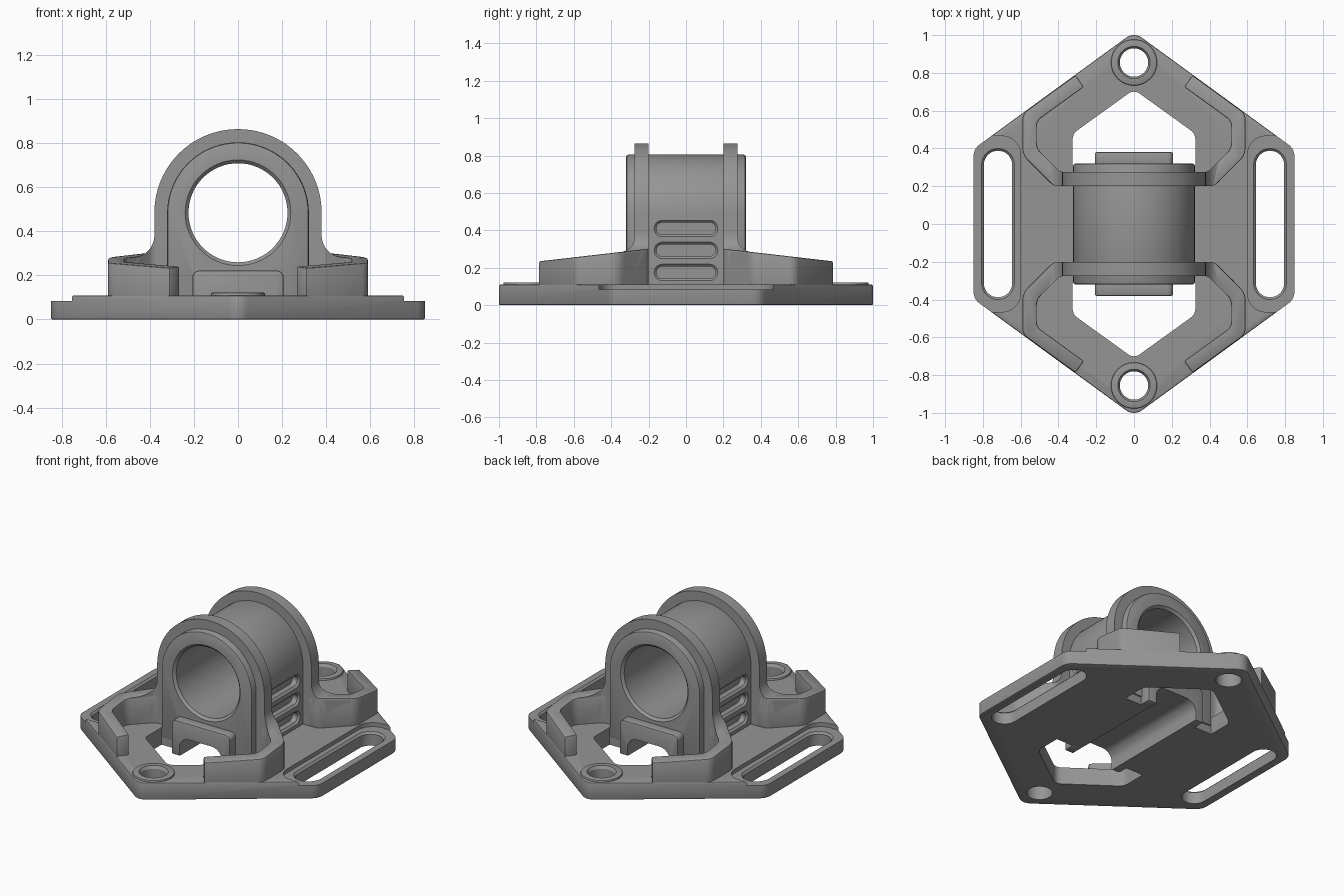
import bpy, bmesh, math
from mathutils import Vector, Matrix

if "Cube" in bpy.data.objects:
    bpy.data.objects.remove(bpy.data.objects["Cube"])


def rounded(corners):
    """2D outline from (x, y, radius) corners."""
    out, n = [], len(corners)
    for i, (x, y, r) in enumerate(corners):
        p = Vector((x, y))
        if r == 0:
            out.append((x, y))
            continue
        a = (Vector(corners[i - 1][:2]) - p).normalized()
        b = (Vector(corners[(i + 1) % n][:2]) - p).normalized()
        half = a.angle(b) / 2
        c = p + (a + b).normalized() * r / math.sin(half)
        s, e = p + a * r / math.tan(half) - c, p + b * r / math.tan(half) - c
        a0 = math.atan2(s.y, s.x)
        d = (math.atan2(e.y, e.x) - a0 + math.pi) % (2 * math.pi) - math.pi
        k = 28 if r > 0.2 else 8
        out += [(c.x + r * math.cos(a0 + d * j / k), c.y + r * math.sin(a0 + d * j / k))
                for j in range(k + 1)]
    return out


def apply_mod(obj, mod):
    bpy.context.view_layer.objects.active = obj
    bpy.ops.object.modifier_apply(modifier=mod.name)


def finish(name, bm, bevel=0):
    bmesh.ops.recalc_face_normals(bm, faces=bm.faces)
    me = bpy.data.meshes.new(name)
    bm.to_mesh(me)
    bm.free()
    obj = bpy.data.objects.new(name, me)
    bpy.context.collection.objects.link(obj)
    if bevel:
        m = obj.modifiers.new("bevel", 'BEVEL')
        m.width, m.segments, m.limit_method, m.angle_limit = bevel, 2, 'ANGLE', math.radians(40)
        apply_mod(obj, m)
    return obj


def prism(name, pts, lo, hi, axis='Z', bevel=0, end_pts=None):
    """Extrude an outline along an axis; hi may be a function of the outline point."""
    place = {'Z': lambda u, v, t: (u, v, t), 'Y': lambda u, v, t: (u, t, v),
             'X': lambda u, v, t: (t, u, v)}[axis]
    top = hi if callable(hi) else lambda u, v: hi
    bm = bmesh.new()
    a = [bm.verts.new(place(u, v, lo)) for u, v in pts]
    b = [bm.verts.new(place(u, v, top(u, v))) for u, v in end_pts or pts]
    bm.faces.new(a)
    bm.faces.new(b)
    for i in range(len(a)):
        bm.faces.new((a[i - 1], a[i], b[i], b[i - 1]))
    return finish(name, bm, bevel)


def cone(name, r1, r2, depth, loc, rot_x=0, bevel=0):
    bm = bmesh.new()
    bmesh.ops.create_cone(bm, cap_ends=True, segments=64, radius1=r1, radius2=r2, depth=depth,
                          matrix=Matrix.Translation(loc) @ Matrix.Rotation(rot_x, 4, 'X'))
    return finish(name, bm, bevel)


def boolean(obj, tool, op='DIFFERENCE', keep=False):
    tool.hide_render = True
    m = obj.modifiers.new("bool", 'BOOLEAN')
    m.object, m.operation, m.solver = tool, op, 'EXACT'
    apply_mod(obj, m)
    if not keep:
        bpy.data.objects.remove(tool)


def flip(pts, sx, sy):
    return [(x * sx, y * sy) for x, y in pts]


def slot(x, y, hx, hy, g=0):
    """Stadium outline, grown by g."""
    hx, hy = hx + g, hy + g
    r = min(hx, hy) - .0005
    return rounded([(x - hx, y - hy, r), (x + hx, y - hy, r), (x + hx, y + hy, r), (x - hx, y + hy, r)])


SIDES = (-1, 1)
AXIS_Z = 0.485
parts = []

# hexagonal base plate with windows, strap slots and recessed pockets
base = prism("base_plate", rounded([
    (0, 1.017, .072), (.85, .397, .08), (.85, -.397, .08),
    (0, -1.017, .072), (-.85, -.397, .08), (-.85, .397, .08)]), 0, .11, bevel=.008)
window = rounded([(-.325, .31, 0), (.325, .31, 0), (.325, .478, .06), (0, .712, .05), (-.325, .478, .06)])
for s in SIDES:
    boolean(base, prism("cut", flip(window, 1, s), -.1, .3))
    boolean(base, prism("cut", flip(rounded([
        (.6, -.466, .1), (1, -.466, 0), (1, .466, 0), (.6, .466, .1)]), s, 1), .085, .3))
    boolean(base, prism("cut", slot(s * .72, 0, .075, .388), -.1, .3))
    boolean(base, prism("cut", slot(s * .72, 0, .075, .388, -.005), .068, .094,
                        end_pts=slot(s * .72, 0, .075, .388, .021)))
parts.append(base)

# arched bearing housing with three side grooves per side
housing = prism("bearing_housing", rounded([
    (-.322, .05, 0), (.322, .05, 0), (.322, .805, .321), (-.322, .805, .321)]),
    -.32, .32, 'Y', bevel=.012)
for s in SIDES:
    for z in (.175, .293, .41):
        boolean(housing, prism("cut", slot(0, z, .158, .032), s * .275, s * .45, 'X'))
        boolean(housing, prism("cut", slot(0, z, .158, .032, -.002), s * .308, s * .332, 'X',
                               end_pts=slot(0, z, .158, .032, .022)))
parts.append(housing)

flange_profile = rounded([
    (-.62, .04, 0), (.62, .04, 0), (.62, .27, 0), (.38, .29, .1), (.38, .865, .379),
    (-.38, .865, .379), (-.38, .29, .1), (-.62, .27, 0)])
flange_plan = rounded([
    (-.425, .2, .06), (.425, .2, .06), (.56, .335, 0), (.49, .375, 0), (.39, .275, .05),
    (-.39, .275, .05), (-.49, .375, 0), (-.56, .335, 0)])
wall_plan = rounded([
    (.36, .2, 0), (.425, .2, .06), (.59, .365, .09), (.59, .584, .06), (.31, .788, 0),
    (.265, .726, 0), (.515, .545, .06), (.515, .4, .08), (.39, .275, .05), (.36, .275, 0)])

for s, end in zip(SIDES, ("front", "back")):
    # flange arch flaring into the ribs
    flange = prism(end + "_flange", flip(flange_plan, 1, s), .04, 1)
    boolean(flange, prism("cut", flange_profile, s * .1, s * .5, 'Y'), 'INTERSECT')
    parts.append(flange)
    # curved stiffening ribs with sloping tops
    for sx, side in zip(SIDES, ("left", "right")):
        parts.append(prism(f"{end}_{side}_rib", flip(wall_plan, sx, s), .05,
                           lambda x, y: .235 + .115 * (.78 - abs(y)), bevel=.008))
    # tab under the bore
    tab = prism(end + "_tab", rounded([
        (-.207, 0, 0), (.207, 0, 0), (.207, .222, .03), (-.207, .222, .03)]),
        s * .3, s * .38, 'Y', bevel=.008)
    parts.append(tab)
    # raised bolt boss
    boss = cone(end + "_bolt_boss", .122, .122, .06, (0, s * .855, .092), bevel=.006)
    parts.append(boss)
    for r1, r2, depth, z in ((.075, .075, .6, .1), (.075, .1, .04, .125)):
        hole = cone("cut", r1, r2, depth, (0, s * .855, z))
        boolean(base, hole, keep=True)
        boolean(boss, hole)
    # main bore with chamfered mouth
    mouth = cone("cut", .225, .255, .03, (0, s * .32, AXIS_Z), -s * math.pi / 2)
    boolean(housing, mouth)
    bore = cone("cut", .225, .225, 2, (0, 0, AXIS_Z), math.pi / 2)
    # arched channel running beneath the bore
    channel = prism("cut", rounded([
        (-.15, -.1, 0), (.15, -.1, 0), (.15, .122, .07), (-.15, .122, .07)]), -.5, .5, 'Y')
    boolean(flange, bore, keep=True)
    boolean(flange, channel, keep=True)
    boolean(tab, channel, keep=True)
    if s > 0:
        boolean(housing, bore, keep=True)
        boolean(housing, channel, keep=True)
        boolean(base, channel, keep=True)
    bpy.data.objects.remove(bore)
    bpy.data.objects.remove(channel)

# dark grey finish, smooth curves, crisp edges
grey = bpy.data.materials.new("dark_grey")
grey.diffuse_color = (.3, .3, .3, 1)
grey.use_nodes = True
grey.node_tree.nodes["Principled BSDF"].inputs["Base Color"].default_value = grey.diffuse_color
bpy.ops.object.select_all(action='DESELECT')
for p in parts:
    p.data.materials.clear()
    p.data.materials.append(grey)
    p.select_set(True)
bpy.context.view_layer.objects.active = parts[0]
bpy.ops.object.shade_smooth_by_angle(angle=math.radians(30))
